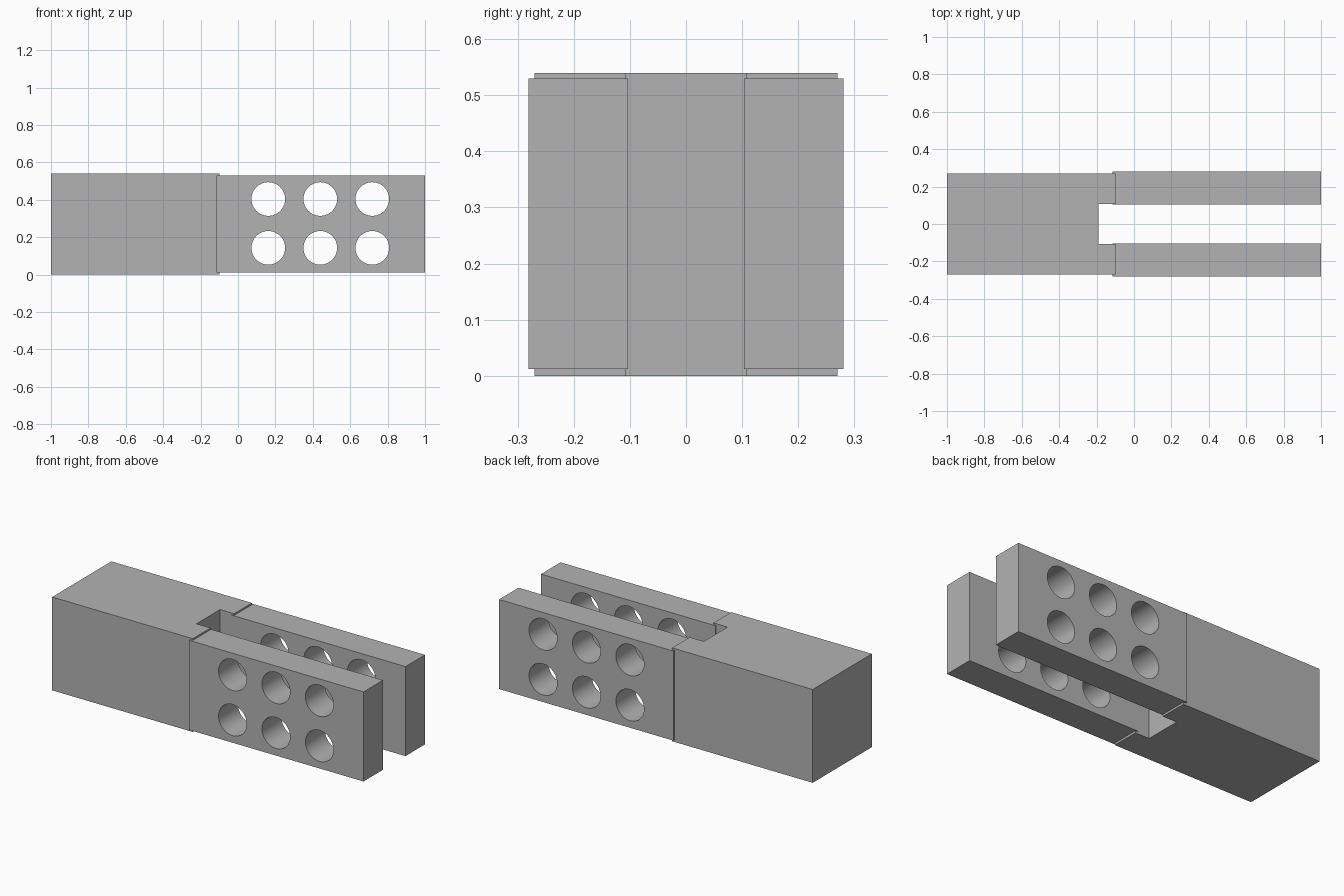
import bpy, bmesh
from math import radians
from mathutils import Matrix

cube = bpy.data.objects.get("Cube")
if cube:
    bpy.data.objects.remove(cube, do_unlink=True)

grey = bpy.data.materials.new("plain grey")
grey.use_nodes = True
grey.diffuse_color = (0.45, 0.45, 0.45, 1)
grey.node_tree.nodes["Principled BSDF"].inputs["Base Color"].default_value = (0.45, 0.45, 0.45, 1)


def add_object(name, bm):
    bmesh.ops.recalc_face_normals(bm, faces=bm.faces)
    mesh = bpy.data.meshes.new(name)
    bm.to_mesh(mesh)
    bm.free()
    mesh.materials.append(grey)
    ob = bpy.data.objects.new(name, mesh)
    bpy.context.collection.objects.link(ob)
    return ob


def prism(name, outline, z0, z1):
    """Extrude an xy outline from z0 up to z1."""
    bm = bmesh.new()
    face = bm.faces.new([bm.verts.new((x, y, z0)) for x, y in outline])
    top = bmesh.ops.extrude_face_region(bm, geom=[face])["geom"]
    verts = [v for v in top if isinstance(v, bmesh.types.BMVert)]
    bmesh.ops.translate(bm, verts=verts, vec=(0, 0, z1 - z0))
    return add_object(name, bm)


# Solid block with a slot in its end
half = [(-1, 0.27), (-0.1, 0.27), (-0.1, 0.108), (-0.19, 0.108)]
prism("body_block", half + [(x, -y) for x, y in reversed(half)], 0, 0.54)

# Cutter: two rows of three round holes
bm = bmesh.new()
for x in (0.162, 0.44, 0.718):
    for z in (0.143, 0.404):
        bmesh.ops.create_cone(
            bm, cap_ends=True, segments=48, radius1=0.09, radius2=0.09, depth=1,
            matrix=Matrix.Translation((x, 0, z)) @ Matrix.Rotation(radians(90), 4, "X"))
cutter = add_object("hole_cutter", bm)
cutter.hide_render = True

# Two side plates, slightly overlapping the block
for name, y0, y1 in (("left_plate", -0.281, -0.103), ("right_plate", 0.103, 0.281)):
    name = "front_plate" if y0 < 0 else "back_plate"
    plate = prism(name, [(-0.116, y0), (1, y0), (1, y1), (-0.116, y1)], 0.012, 0.53)
    cut = plate.modifiers.new("holes", "BOOLEAN")
    cut.operation = "DIFFERENCE"
    cut.solver = "EXACT"
    cut.object = cutter
    bpy.ops.object.select_all(action="DESELECT")
    plate.select_set(True)
    bpy.context.view_layer.objects.active = plate
    bpy.ops.object.modifier_apply(modifier=cut.name)
    bpy.ops.object.shade_smooth_by_angle(angle=radians(30))

bpy.data.objects.remove(cutter, do_unlink=True)
